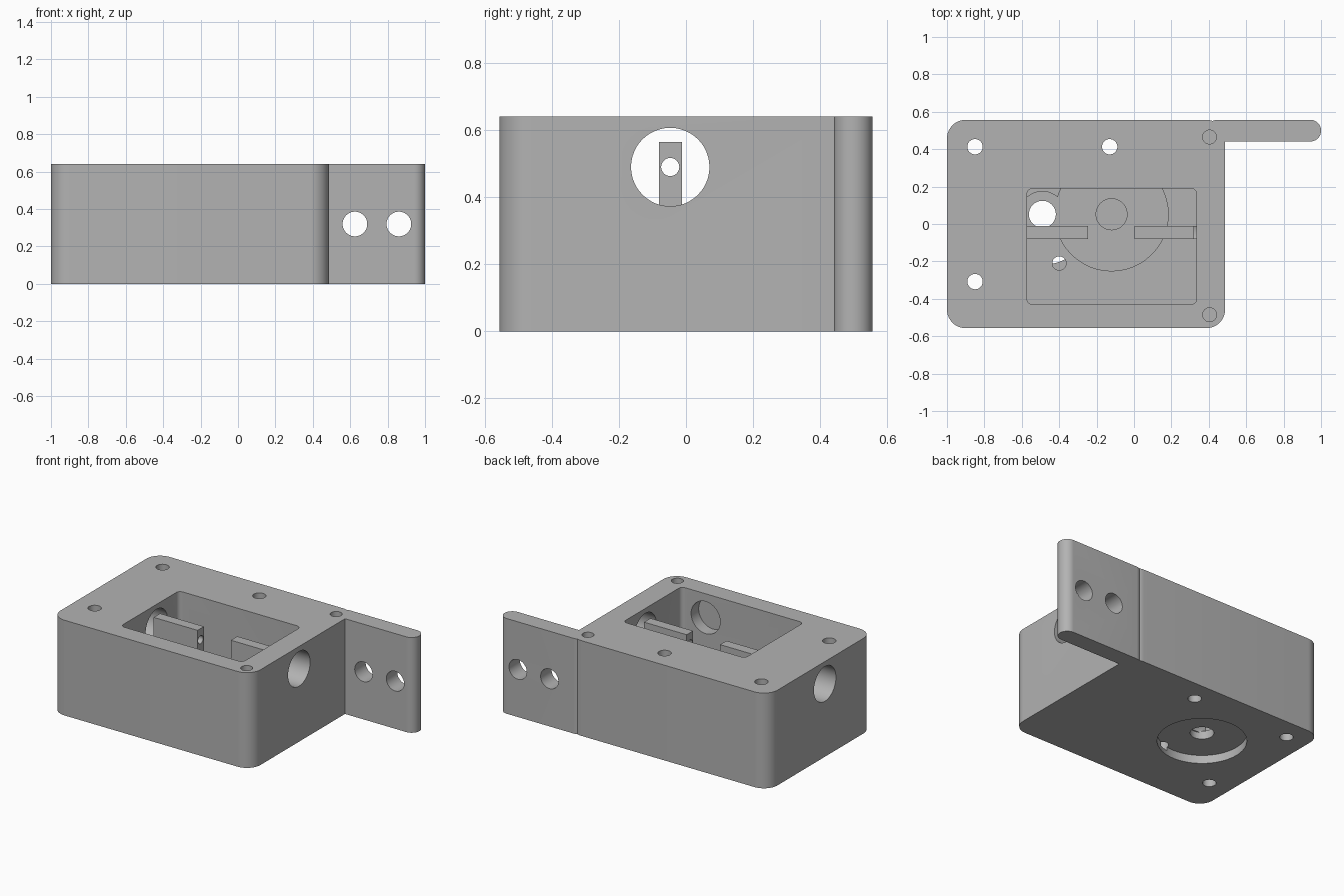
import bpy, bmesh, math
from mathutils import Matrix

if "Cube" in bpy.data.objects:
    bpy.data.objects.remove(bpy.data.objects["Cube"])

grey = bpy.data.materials.new("plain grey")
grey.diffuse_color = (0.45, 0.45, 0.45, 1)
grey.use_nodes = True
grey.node_tree.nodes["Principled BSDF"].inputs["Base Color"].default_value = grey.diffuse_color


def finish_mesh(name, bm):
    bmesh.ops.recalc_face_normals(bm, faces=bm.faces)
    me = bpy.data.meshes.new(name)
    bm.to_mesh(me)
    bm.free()
    me.materials.append(grey)
    ob = bpy.data.objects.new(name, me)
    bpy.context.collection.objects.link(ob)
    return ob


def block(name, x0, x1, y0, y1, z0, z1, r=0.0, seg=12):
    """Box with rounded vertical edges."""
    pts = []
    if r:
        corners = [(x1 - r, y1 - r), (x0 + r, y1 - r), (x0 + r, y0 + r), (x1 - r, y0 + r)]
        for q, (cx, cy) in enumerate(corners):
            for i in range(seg + 1):
                a = (q + i / seg) * math.pi / 2
                pts.append((cx + r * math.cos(a), cy + r * math.sin(a)))
    else:
        pts = [(x0, y0), (x1, y0), (x1, y1), (x0, y1)]
    bm = bmesh.new()
    base = bm.faces.new([bm.verts.new((x, y, z0)) for x, y in pts])
    top = bmesh.ops.extrude_face_region(bm, geom=[base])["geom"]
    bmesh.ops.translate(bm, vec=(0, 0, z1 - z0),
                        verts=[v for v in top if isinstance(v, bmesh.types.BMVert)])
    return finish_mesh(name, bm)


def cylinder(name, axis, a, b, r, lo, hi):
    """Cylinder along an axis; a and b are the two other coordinates in xyz order."""
    mid = (lo + hi) / 2
    loc = {"X": (mid, a, b), "Y": (a, mid, b), "Z": (a, b, mid)}[axis]
    rot = {"X": Matrix.Rotation(math.pi / 2, 4, "Y"),
           "Y": Matrix.Rotation(math.pi / 2, 4, "X"), "Z": Matrix()}[axis]
    bm = bmesh.new()
    bmesh.ops.create_cone(bm, cap_ends=True, segments=48, radius1=r, radius2=r,
                          depth=hi - lo, matrix=Matrix.Translation(loc) @ rot)
    return finish_mesh(name, bm)


def combine(target, tool, op="DIFFERENCE"):
    mod = target.modifiers.new("join", "BOOLEAN")
    mod.operation, mod.solver, mod.object = op, "EXACT", tool
    bpy.context.view_layer.objects.active = target
    bpy.ops.object.modifier_apply(modifier=mod.name)
    bpy.data.objects.remove(tool, do_unlink=True)


# Rounded body with a mounting flange on the back right
housing = block("housing", -1, 0.487, -0.557, 0.557, 0, 0.64, 0.1)
combine(housing, block("flange", 0.388, 1, 0.441, 0.557, 0, 0.64, 0.0575), "UNION")

# Main pocket
FLOOR, GEAR_FLOOR = 0.16, 0.11
pocket = (-0.572, 0.335, -0.43, 0.19)
combine(housing, block("pocket", *pocket, FLOOR, 0.7, 0.03, 6))

# Gear recesses in the pocket floor, kept inside the pocket outline
gear = cylinder("gear_recess", "Z", -0.12, 0.052, 0.303, GEAR_FLOOR, 0.3)
combine(gear, cylinder("pinion_recess", "Z", -0.49, 0.052, 0.122, GEAR_FLOOR, 0.3), "UNION")
combine(gear, block("limit", *pocket, 0, 0.5, 0.03, 6), "INTERSECT")
combine(housing, gear)
combine(housing, cylinder("axle_seat", "Z", -0.12, 0.052, 0.083, 0.075, 0.2))

# Round recess underneath, with the shaft hole and a small pin hole
combine(housing, cylinder("motor_recess", "Z", -0.49, 0.052, 0.27, -0.1, 0.055))
combine(housing, cylinder("shaft_hole", "Z", -0.49, 0.052, 0.072, 0.02, 0.2))
combine(housing, cylinder("pin_hole", "Z", -0.40, -0.21, 0.037, 0.03, 0.3))

# Two bearing ribs, standing on the pocket floor
for x0, x1 in ((-0.6, -0.245), (0.003, 0.36)):
    combine(housing, block("rib", x0, x1, -0.08, -0.012, 0.1, 0.565), "UNION")

# Side bores and the thin axle bore through the ribs
for lo, hi in ((-1.1, -0.571), (0.32, 0.6)):
    combine(housing, cylinder("side_bore", "X", -0.047, 0.49, 0.117, lo, hi))
combine(housing, cylinder("axle_bore", "X", -0.047, 0.49, 0.027, -0.65, 0.4))

# Blind bore in the inner face of the front wall
combine(housing, cylinder("front_seat", "Y", 0.155, 0.48, 0.108, -0.51, -0.3))

# Through holes and blind screw holes in the body
for x, y in ((-0.85, 0.413), (-0.13, 0.413), (-0.85, -0.308)):
    combine(housing, cylinder("through_hole", "Z", x, y, 0.041, -0.1, 0.7))
for y in (0.465, -0.485):
    combine(housing, cylinder("screw_hole", "Z", 0.404, y, 0.037, 0.35, 0.7))

# Flange holes
for x in (0.625, 0.86):
    combine(housing, cylinder("flange_hole", "Y", x, 0.32, 0.066, 0.35, 0.7))

# Smooth rounds, sharp edges
bpy.ops.object.select_all(action="DESELECT")
housing.select_set(True)
bpy.context.view_layer.objects.active = housing
bpy.ops.object.shade_smooth_by_angle(angle=math.radians(30))
